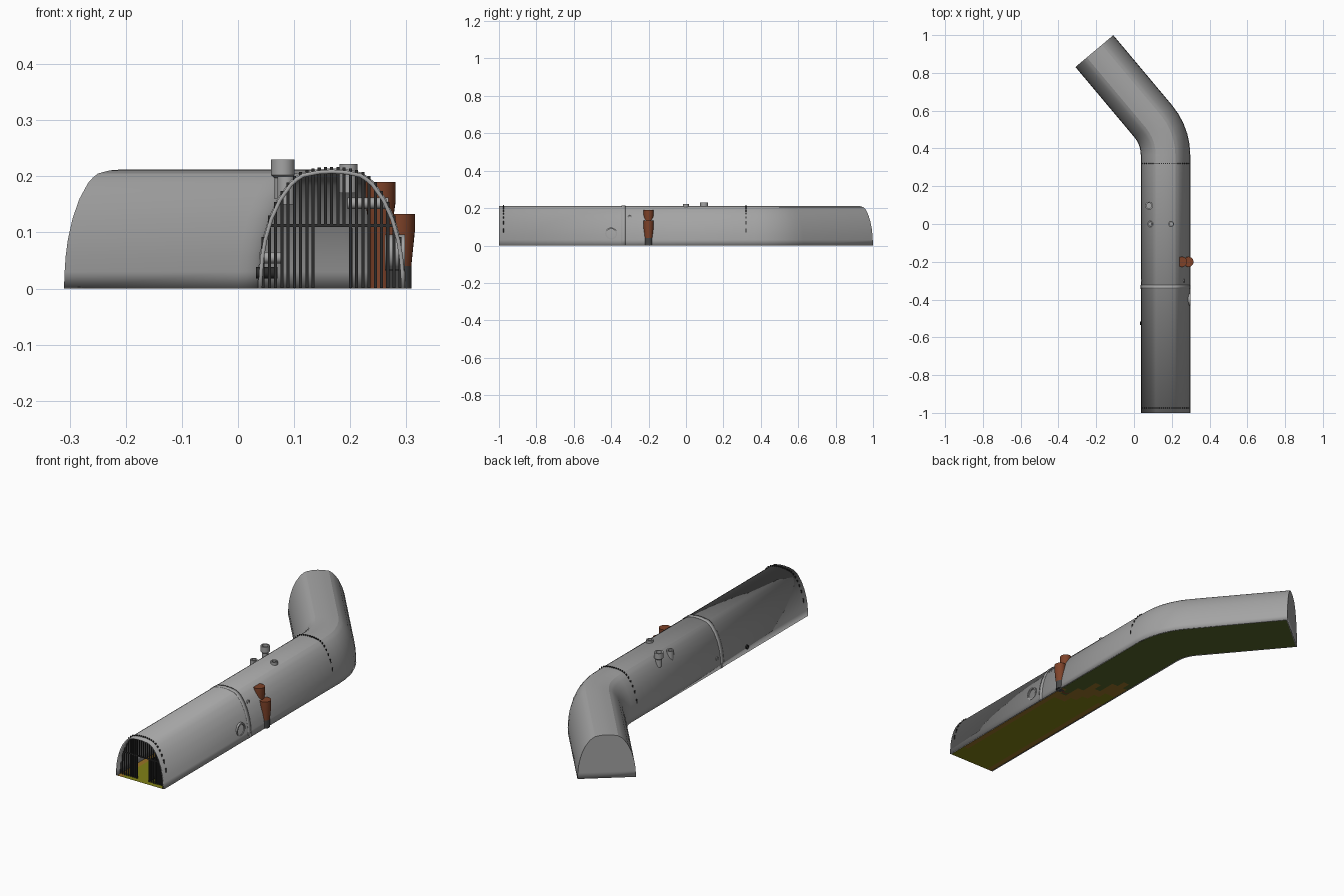
import bpy, bmesh, math
from mathutils import Vector, Matrix

if "Cube" in bpy.data.objects:
    bpy.data.objects.remove(bpy.data.objects["Cube"])


def mat(name, r, g, b):
    m = bpy.data.materials.new(name)
    m.diffuse_color = (r, g, b, 1)
    m.use_nodes = True
    m.node_tree.nodes["Principled BSDF"].inputs["Base Color"].default_value = m.diffuse_color
    return m


CONCRETE = mat("concrete_grey", .37, .37, .37)
IRON = mat("iron_black", .025, .025, .025)
RUST = mat("rust_brown", .21, .055, .022)
FOOT = mat("foot_dark_grey", .06, .06, .06)
OLIVE = mat("sludge_yellow", .22, .22, .008)
MUD = mat("mud_orange", .32, .17, .02)
MOSS = mat("moss_green", .09, .13, .025)

CX = .167                       # centre line of the straight run
BEND_Y, BEND_R, BEND = .365, .278, math.radians(40)

# Half of the arch section, from the foot up to the crown
HALF = [(.131, 0), (.1295, .03), (.127, .058), (.122, .087), (.111, .125), (.095, .16),
        (.075, .188), (.064, .1975), (.052, .205), (.025, .2105), (0, .212)]
ARCH = HALF + [(-x, z) for x, z in reversed(HALF[:-1])]


def finish(name, bm, mats, angle=None):
    me = bpy.data.meshes.new(name)
    bm.to_mesh(me)
    bm.free()
    for m in mats:
        me.materials.append(m)
    if angle:
        me.polygons.foreach_set("use_smooth", [True] * len(me.polygons))
        me.set_sharp_from_angle(angle=math.radians(angle))
    ob = bpy.data.objects.new(name, me)
    bpy.context.collection.objects.link(ob)
    return ob


def path(straight_steps, bend_steps, tail_steps):
    """Stations (x, y, heading) along the tunnel centre line."""
    st = [(CX, -1 + (1 + BEND_Y) * i / straight_steps, 0) for i in range(straight_steps)]
    for i in range(bend_steps + 1):
        a = BEND * i / bend_steps
        st.append((CX - BEND_R * (1 - math.cos(a)), BEND_Y + BEND_R * math.sin(a), a))
    x, y, a = st[-1]
    for i in range(1, tail_steps + 1):
        d = .485 * i / tail_steps
        st.append((x - d * math.sin(a), y + d * math.cos(a), a))
    return st


def sweep(section, stations):
    bm = bmesh.new()
    rows = [[bm.verts.new((x + u * math.cos(a), y + u * math.sin(a), z)) for u, z in section]
            for x, y, a in stations]
    for r0, r1 in zip(rows, rows[1:]):
        for i in range(len(section) - 1):
            bm.faces.new((r0[i], r1[i], r1[i + 1], r0[i + 1]))
    return bm, rows


def thicken(ob, t):
    m = ob.modifiers.new("wall", 'SOLIDIFY')
    m.thickness, m.offset = t, -1


# Tunnel shell, open at the front and closed at the far end
bm, rows = sweep(ARCH, path(1, 5, 1))
bm.faces.new(list(reversed(rows[-1])))
thicken(finish("tunnel_shell", bm, [CONCRETE], 17), .007)

# Raised joint band around the tunnel
bm, rows = sweep([(x * 1.012, z * 1.01) for x, z in ARCH], [(CX, -.345, 0), (CX, -.323, 0)])
thicken(finish("joint_band", bm, [CONCRETE], 17), .004)

# Floor: sludge in front, muddy margins, moss towards the back
cols = [.13 - .26 * i / 8 for i in range(9)]
bm, rows = sweep([(u, 0) for u in cols], path(30, 5, 8))
for i, f in enumerate(bm.faces):
    c = f.calc_center_median()
    side = (c.x - CX) / .13
    if c.y > -.08 - .15 * side + .05 * math.sin(side * 9):
        f.material_index = 2
    elif c.y > -.2 - .15 * side or (side > .7 and c.y > -.9) or (side < -.8 and c.y < -.2):
        f.material_index = 1
    f.normal_flip()
finish("floor", bm, [OLIVE, MUD, MOSS])


def box(bm, lo, hi):
    lo, hi = Vector(lo), Vector(hi)
    bmesh.ops.create_cube(bm, size=1, matrix=Matrix.Translation((lo + hi) / 2)
                          @ Matrix.Diagonal((*(hi - lo), 1)))


def arch_height(u):
    u = abs(u)
    for (x0, z0), (x1, z1) in zip(HALF, HALF[1:]):
        if x1 <= u <= x0:
            return z0 + (z1 - z0) * (x0 - u) / (x0 - x1)
    return 0


# Barred gates; bar tops pierce the shell, with a doorway and a door swung inward
def gate(name, y):
    t = .0027
    bm = bmesh.new()
    for i in range(-11, 12):
        u = i * .0111
        low = .11 if -.03 < u < .03 else .001
        box(bm, (CX + u - t, y - t, low), (CX + u + t, y + t, arch_height(u) + .005))
    box(bm, (CX - .112, y - t, .11), (CX + .115, y + t, .115))
    finish(name, bm, [IRON])
    bm = bmesh.new()
    x = CX + .034
    for i in range(6):
        yy = y + .008 + i * .0111
        box(bm, (x - t, yy - t, .003), (x + t, yy + t, .108))
    for z in (.004, .103):
        box(bm, (x - t, y + .005, z), (x + t, y + .066, z + .005))
    finish(name + "_door", bm, [IRON])


gate("front_gate", -.975)
gate("inner_gate", .32)


def lathe(name, prof, origin, axis, mats, split=None, n=24):
    """Revolve (radius, distance) points about an axis starting at origin."""
    bm = bmesh.new()
    rings = [[bm.verts.new((r * math.cos(2 * math.pi * k / n), r * math.sin(2 * math.pi * k / n), h))
              for k in range(n)] for r, h in prof]
    for a, b in zip(rings, rings[1:]):
        for k in range(n):
            bm.faces.new((a[k], a[(k + 1) % n], b[(k + 1) % n], b[k]))
    bm.faces.new(list(reversed(rings[0])))
    bm.faces.new(rings[-1])
    if split:
        for f in bm.faces:
            f.material_index = int(f.calc_center_median().z < split)
    rot = Vector((0, 0, 1)).rotation_difference(Vector(axis)).to_matrix().to_4x4()
    bm.transform(Matrix.Translation(origin) @ rot)
    return finish(name, bm, mats, 35)


def pipe(name, origin, axis, r, length, bore, m=CONCRETE):
    return lathe(name, [(r, 0), (r, length), (r * bore, length), (r * bore, length - .012)],
                 origin, axis, [m])


# Vents on the roof
lathe("tall_vent", [(.015, 0), (.015, .037), (.021, .042), (.021, .07), (.014, .07), (.014, .055)],
      (.08, .097, .16), (0, 0, 1), [CONCRETE])
pipe("left_roof_vent", (.086, 0, .15), (0, 0, 1), .016, .05, .6)
pipe("right_roof_vent", (.197, 0, .17), (0, 0, 1), .016, .052, .6)

# Outlets through the walls
pipe("large_side_outlet", (.262, -.4, .064), (1, 0, 0), .032, .036, .78)
pipe("right_small_outlet", (.195, -.3, .152), (1, 0, 0), .01, .073, .6)
pipe("left_small_outlet", (.078, -.3, .055), (-1, 0, 0), .01, .04, .6)
pipe("left_drain", (.07, -.525, .028), (-1, 0, 0), .01, .038, .6, IRON)

# Rusty stepped pipes at the side
lathe("lower_rust_pipe", [(.021, 0), (.021, .04), (.021, .041), (.027, .1), (.027, .133)],
      (.288, -.2, 0), (0, 0, 1), [RUST, FOOT], .0402)
lathe("upper_rust_pipe", [(.019, 0), (.019, .1), (.027, .155), (.027, .19)],
      (.254, -.2, 0), (0, 0, 1), [RUST])
